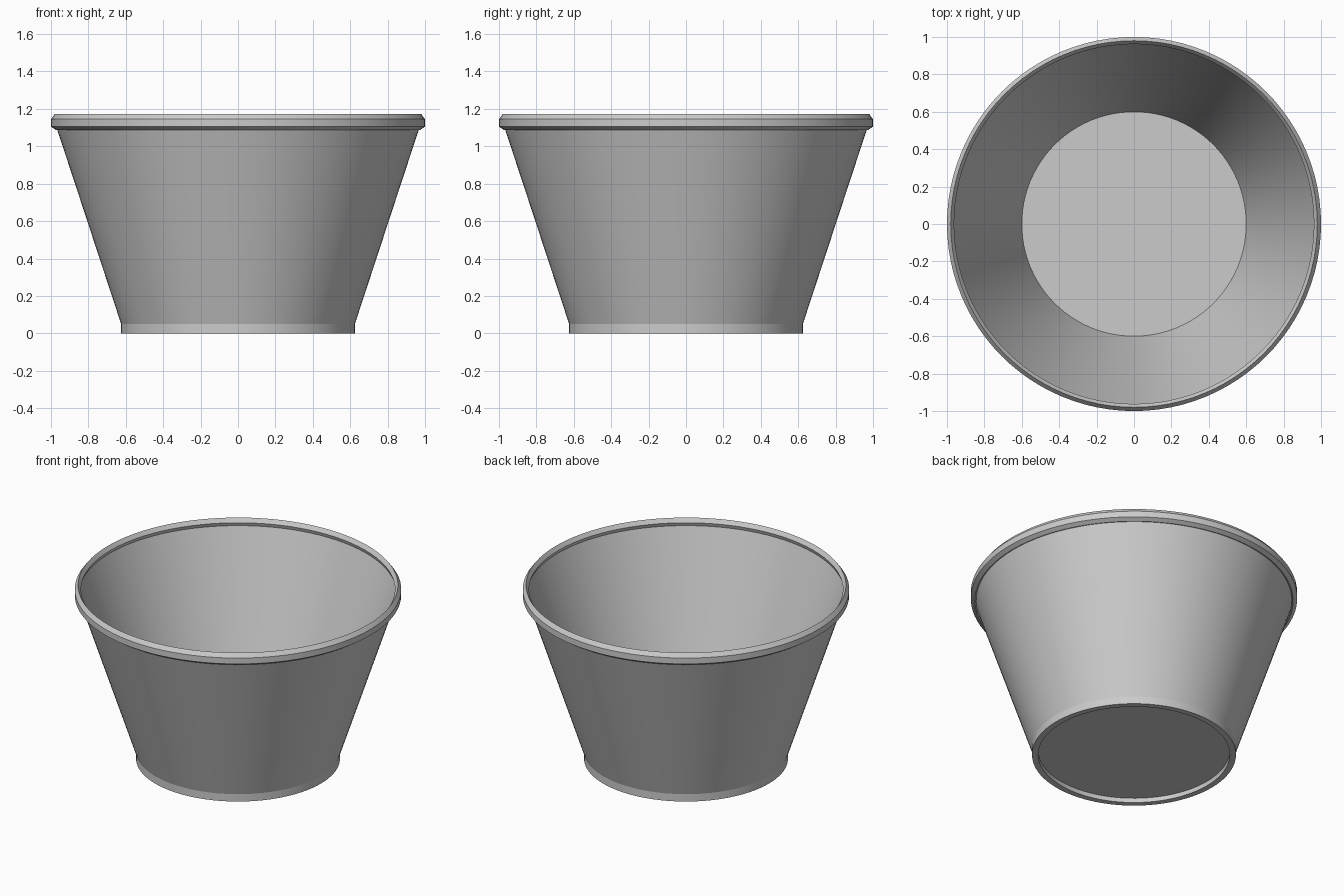
import bpy, bmesh, math

if "Cube" in bpy.data.objects:
    bpy.data.objects.remove(bpy.data.objects["Cube"])

SIDES = 96

grey = bpy.data.materials.new("light_grey")
grey.diffuse_color = (0.6, 0.6, 0.6, 1)
grey.use_nodes = True
grey.node_tree.nodes["Principled BSDF"].inputs["Base Color"].default_value = grey.diffuse_color


def lathe(name, profile, closed=False):
    """Revolve (radius, height) points around z; radius 0 makes a pole."""
    bm = bmesh.new()
    rings = []
    for r, z in profile:
        if r == 0:
            rings.append([bm.verts.new((0, 0, z))] * SIDES)
        else:
            rings.append([bm.verts.new((r * math.cos(2 * math.pi * i / SIDES),
                                        r * math.sin(2 * math.pi * i / SIDES), z))
                          for i in range(SIDES)])
    pairs = list(zip(rings, rings[1:]))
    if closed:
        pairs.append((rings[-1], rings[0]))
    for a, b in pairs:
        for i in range(SIDES):
            j = (i + 1) % SIDES
            corners = list(dict.fromkeys((a[i], a[j], b[j], b[i])))
            bm.faces.new(corners)
    bmesh.ops.recalc_face_normals(bm, faces=bm.faces)
    mesh = bpy.data.meshes.new(name)
    bm.to_mesh(mesh)
    bm.free()
    mesh.materials.append(grey)
    obj = bpy.data.objects.new(name, mesh)
    bpy.context.collection.objects.link(obj)
    bpy.ops.object.select_all(action='DESELECT')
    obj.select_set(True)
    bpy.context.view_layer.objects.active = obj
    bpy.ops.object.shade_smooth_by_angle(angle=math.radians(14))
    return obj


# Whole cup: recessed underside, foot, tapered wall, bevelled rim, inside, floor
lathe("cup", [
    (0, 0.03), (0.587, 0.03), (0.587, 0),            # recess under the base
    (0.625, 0), (0.625, 0.05),                       # straight foot
    (0.967, 1.09), (0.975, 1.088),                   # tapered outer wall
    (1.0, 1.105), (1.0, 1.145), (0.98, 1.172),       # rim outside
    (0.962, 1.145), (0.97, 1.122),                   # rim inside lip
    (0.60, 0.045), (0, 0.045),                       # inner wall and floor
])
